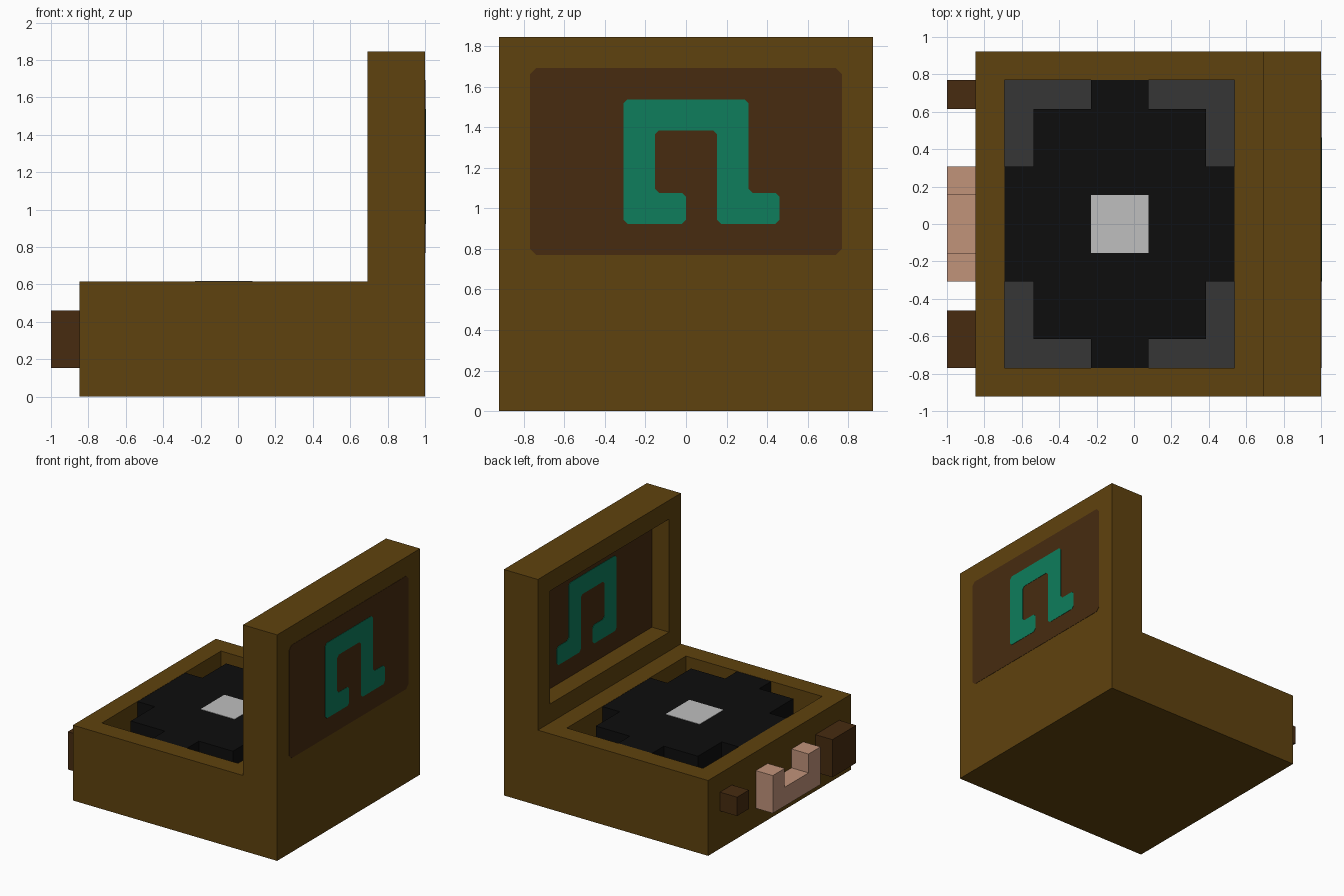
import bpy, bmesh
from mathutils import Vector

cube = bpy.data.objects.get("Cube")
if cube:
    bpy.data.objects.remove(cube)

U = 2 / 13                      # one block
ORIGIN = Vector((-1, -6 * U, 0))


def linear(c):
    c /= 255
    return c / 12.92 if c <= 0.04045 else ((c + 0.055) / 1.055) ** 2.4


def material(name, r, g, b):
    m = bpy.data.materials.new(name)
    col = (linear(r), linear(g), linear(b), 1)
    m.diffuse_color = col
    m.use_nodes = True
    m.node_tree.nodes["Principled BSDF"].inputs["Base Color"].default_value = col
    return m


WOOD = material("wood brown", 95, 66, 14)
DARK = material("dark brown", 71, 43, 16)
TEAL = material("teal", 14, 125, 92)
BLACK = material("record black", 13, 13, 13)
GREY = material("deck grey", 54, 54, 54)
SILVER = material("label silver", 191, 191, 191)
PINK = material("handle pink", 193, 147, 122)


def finish(name, bm, *mats):
    bmesh.ops.recalc_face_normals(bm, faces=bm.faces)
    me = bpy.data.meshes.new(name)
    bm.to_mesh(me)
    bm.free()
    for m in mats:
        me.materials.append(m)
    ob = bpy.data.objects.new(name, me)
    bpy.context.collection.objects.link(ob)
    return ob


def prism_mesh(pts, axis, lo, hi):
    """Extrude a 2D outline, in blocks, along an axis from lo to hi."""
    bm = bmesh.new()

    def place(p):
        v = list(p)
        v.insert(axis, lo)
        return Vector(v) * U + ORIGIN
    face = bm.faces.new([bm.verts.new(place(p)) for p in pts])
    ext = bmesh.ops.extrude_face_region(bm, geom=[face])["geom"]
    step = Vector((0, 0, 0))
    step[axis] = (hi - lo) * U
    bmesh.ops.translate(bm, vec=step,
                        verts=[e for e in ext if isinstance(e, bmesh.types.BMVert)])
    bmesh.ops.recalc_face_normals(bm, faces=bm.faces)
    return bm


def prism(name, pts, axis, lo, hi, mat):
    return finish(name, prism_mesh(pts, axis, lo, hi), mat)


def rect(a0, b0, a1, b1):
    return [(a0, b0), (a1, b0), (a1, b1), (a0, b1)]


def chamfer(pts, d):
    """Cut every corner of an outline by distance d."""
    out = []
    for i, p in enumerate(pts):
        p = Vector(p)
        for q in (pts[i - 1], pts[(i + 1) % len(pts)]):
            out.append(tuple(p + (Vector(q) - p).normalized() * d))
    return out


# Case: L-shaped profile with a sunken deck and a recess inside the lid
bm = prism_mesh([(1, 0), (13, 0), (13, 12), (11, 12), (11, 4), (1, 4)], 1, 0, 12)


def sink(normal, near, depth, mat_index):
    axis = max(range(3), key=lambda i: abs(normal[i]))
    at = near * U + ORIGIN[axis]
    face = next(f for f in bm.faces if f.normal.dot(normal) > 0.9
                and abs(f.calc_center_median()[axis] - at) < 0.01)
    bmesh.ops.inset_individual(bm, faces=[face], thickness=U, use_even_offset=True)
    face = bmesh.ops.extrude_discrete_faces(bm, faces=[face])["faces"][0]
    bmesh.ops.translate(bm, verts=face.verts, vec=-normal * depth * U)
    face.material_index = mat_index


sink(Vector((0, 0, 1)), 4, 2, 1)
sink(Vector((-1, 0, 0)), 11, 1, 2)
finish("case", bm, WOOD, GREY, DARK)

# Lid panel and the note emblem on both faces of the lid
prism("lid_panel", chamfer(rect(1, 5, 11, 11), 0.2), 0, 13, 13.015, DARK)
note = chamfer([(4, 6), (6, 6), (6, 7), (5, 7), (5, 9), (7, 9),
                (7, 6), (9, 6), (9, 7), (8, 7), (8, 10), (4, 10)], 0.13)
prism("outer_note", note, 0, 13, 13.03, TEAL)
prism("inner_note", note, 0, 11.98, 12, TEAL)

# Record: stepped outline from one quarter mirrored around the centre
quarter = [(4, 2), (3, 2), (3, 4), (1, 4), (1, 5)]
outline = []
for sx, sy in ((1, 1), (-1, 1), (-1, -1), (1, -1)):
    pts = [(6 + sx * x, 6 + sy * y) for x, y in quarter]
    outline += pts if sx * sy > 0 else pts[::-1]
prism("record", outline, 2, 2, 3.99, BLACK)
prism("record_label", rect(5, 5, 7, 7), 2, 3.98, 4.01, SILVER)

# Carry handle and two knobs on the narrow side
prism("handle", [(4, 1), (8, 1), (8, 3), (7, 3), (7, 2), (5, 2), (5, 3), (4, 3)],
      0, 0, 1, PINK)
prism("large_knob", rect(1, 1, 3, 3), 0, 0, 1, DARK)
prism("small_knob", rect(10, 2, 11, 3), 0, 0, 1, DARK)
